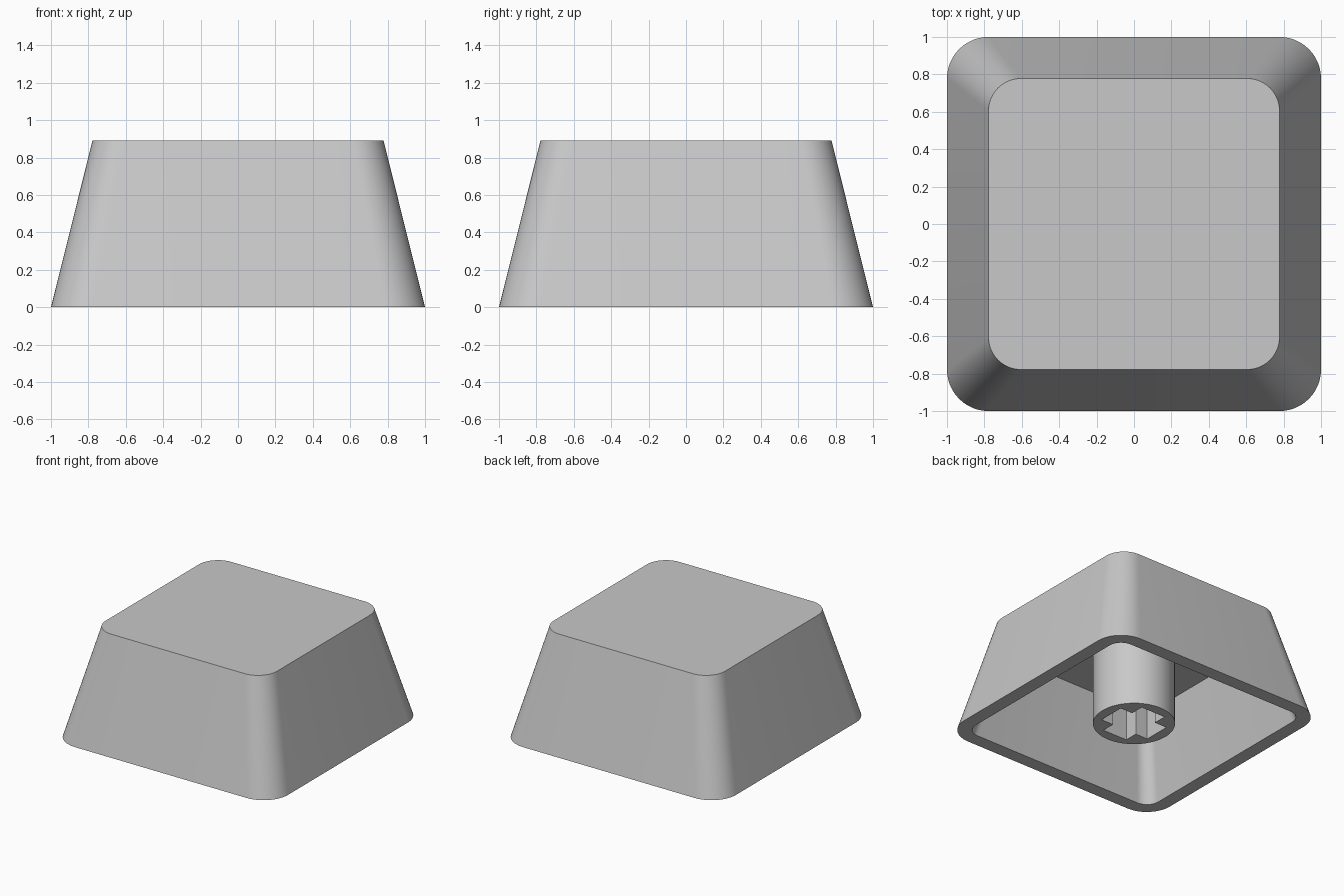
import bpy
import bmesh
import math

cube = bpy.data.objects.get("Cube")
if cube:
    bpy.data.objects.remove(cube)

HEIGHT = 0.89
CEILING = 0.667     # height of the hollow inside
STEM_R = 0.306
ARM, HALF_W = 0.222, 0.111   # cross socket arm length and half width
SOCKET_DEPTH = 0.44

grey = bpy.data.materials.new("light grey plastic")
colour = (0.58, 0.58, 0.58, 1)
grey.use_nodes = True
grey.diffuse_color = colour
grey.node_tree.nodes["Principled BSDF"].inputs["Base Color"].default_value = colour


def finish(bm, name):
    bmesh.ops.recalc_face_normals(bm, faces=bm.faces)
    mesh = bpy.data.meshes.new(name)
    bm.to_mesh(mesh)
    bm.free()
    mesh.materials.append(grey)
    obj = bpy.data.objects.new(name, mesh)
    bpy.context.collection.objects.link(obj)
    return obj


def smooth(obj):
    bpy.ops.object.select_all(action="DESELECT")
    obj.select_set(True)
    bpy.context.view_layer.objects.active = obj
    bpy.ops.object.shade_smooth_by_angle(angle=math.radians(30))


def rounded_square(bm, half, radius, z, steps=12):
    """Ring of vertices around a square with rounded corners."""
    ring = []
    for corner in range(4):
        mid = math.pi / 4 + corner * math.pi / 2
        cx = math.copysign(half - radius, math.cos(mid))
        cy = math.copysign(half - radius, math.sin(mid))
        for i in range(steps + 1):
            a = (corner + i / steps) * math.pi / 2
            ring.append(bm.verts.new((cx + radius * math.cos(a),
                                      cy + radius * math.sin(a), z)))
    return ring


def bridge(bm, a, b):
    for i in range(len(a)):
        j = (i + 1) % len(a)
        bm.faces.new((a[i], a[j], b[j], b[i]))


# Hollow tapered shell: top, outer walls, rim, inner walls, ceiling
bm = bmesh.new()
rings = [rounded_square(bm, *r) for r in (
    (0.778, 0.173, HEIGHT),
    (1.0, 0.222, 0),
    (0.889, 0.111, 0),
    (0.722, 0.09, CEILING))]
for upper, lower in zip(rings, rings[1:]):
    bridge(bm, upper, lower)
bm.faces.new(rings[0])
bm.faces.new(rings[-1])
smooth(finish(bm, "key_shell"))

# Round stem hanging from the ceiling
bm = bmesh.new()
stem_top = CEILING + 0.01
bmesh.ops.create_cone(bm, cap_ends=True, segments=64,
                      radius1=STEM_R, radius2=STEM_R, depth=stem_top)
bmesh.ops.translate(bm, verts=bm.verts, vec=(0, 0, stem_top / 2))
stem = finish(bm, "stem")

# Cross-shaped socket cut into the stem from below
bm = bmesh.new()
outline = []
for k in range(4):
    c, s = round(math.cos(k * math.pi / 2)), round(math.sin(k * math.pi / 2))
    for x, y in ((ARM, -HALF_W), (ARM, HALF_W), (HALF_W, HALF_W)):
        outline.append(bm.verts.new((c * x - s * y, s * x + c * y, -0.1)))
base = bm.faces.new(outline)
extruded = bmesh.ops.extrude_face_region(bm, geom=[base], use_keep_orig=True)
top_verts = [v for v in extruded["geom"] if isinstance(v, bmesh.types.BMVert)]
bmesh.ops.translate(bm, verts=top_verts, vec=(0, 0, 0.1 + SOCKET_DEPTH))
cutter = finish(bm, "socket_cutter")
cutter.hide_render = True

cut = stem.modifiers.new("socket", "BOOLEAN")
cut.operation = "DIFFERENCE"
cut.solver = "EXACT"
cut.object = cutter
bpy.context.view_layer.objects.active = stem
bpy.ops.object.modifier_apply(modifier=cut.name)
bpy.data.objects.remove(cutter)
smooth(stem)
